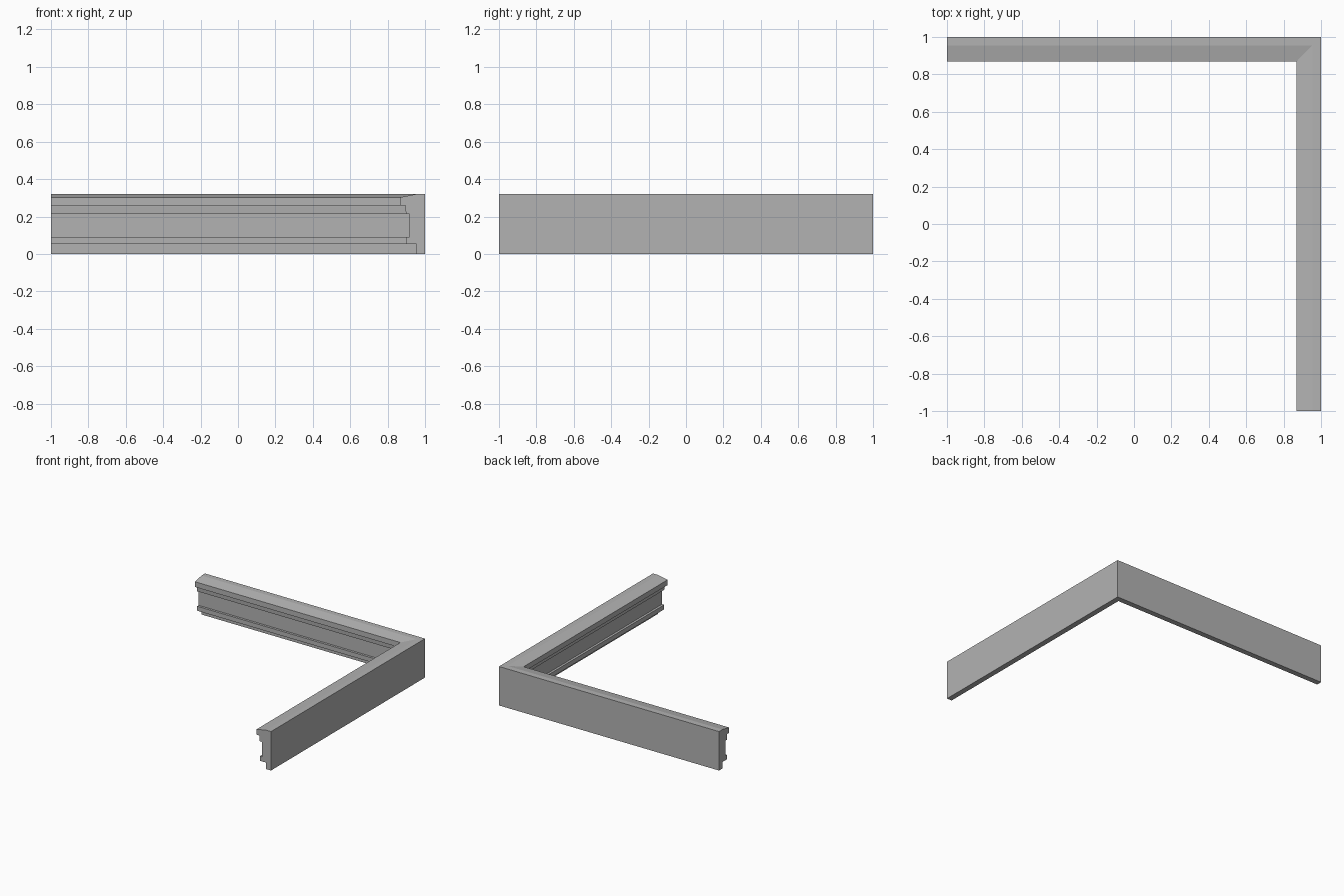
import bpy
import bmesh

cube = bpy.data.objects.get("Cube")
if cube:
    bpy.data.objects.remove(cube, do_unlink=True)

# Single grey finish
grey = bpy.data.materials.new("plain_grey")
grey.use_nodes = True
colour = (0.45, 0.45, 0.45, 1)
grey.diffuse_color = colour
grey.node_tree.nodes["Principled BSDF"].inputs["Base Color"].default_value = colour

# Moulding section: depth in from the outer face, height
section = [
    (0, 0), (0.045, 0), (0.045, 0.053), (0.102, 0.053), (0.102, 0.09),
    (0.083, 0.09), (0.083, 0.213), (0.102, 0.213), (0.105, 0.253),
    (0.105, 0.26), (0.132, 0.26), (0.132, 0.303), (0.045, 0.32), (0, 0.32),
]

# Sweep along two arms with a mitred corner
stations = [
    lambda d, z: (-1, 1 - d, z),
    lambda d, z: (1 - d, 1 - d, z),
    lambda d, z: (1 - d, -1, z),
]
bm = bmesh.new()
rings = [[bm.verts.new(place(d, z)) for d, z in section] for place in stations]
count = len(section)
for a, b in zip(rings, rings[1:]):
    for i in range(count):
        j = (i + 1) % count
        bm.faces.new((a[i], a[j], b[j], b[i]))

# Cut ends
bm.faces.new(rings[0])
bm.faces.new(rings[-1])
bmesh.ops.recalc_face_normals(bm, faces=bm.faces)

mesh = bpy.data.meshes.new("corner_moulding")
bm.to_mesh(mesh)
bm.free()
mesh.materials.append(grey)
moulding = bpy.data.objects.new("corner_moulding", mesh)
bpy.context.collection.objects.link(moulding)
